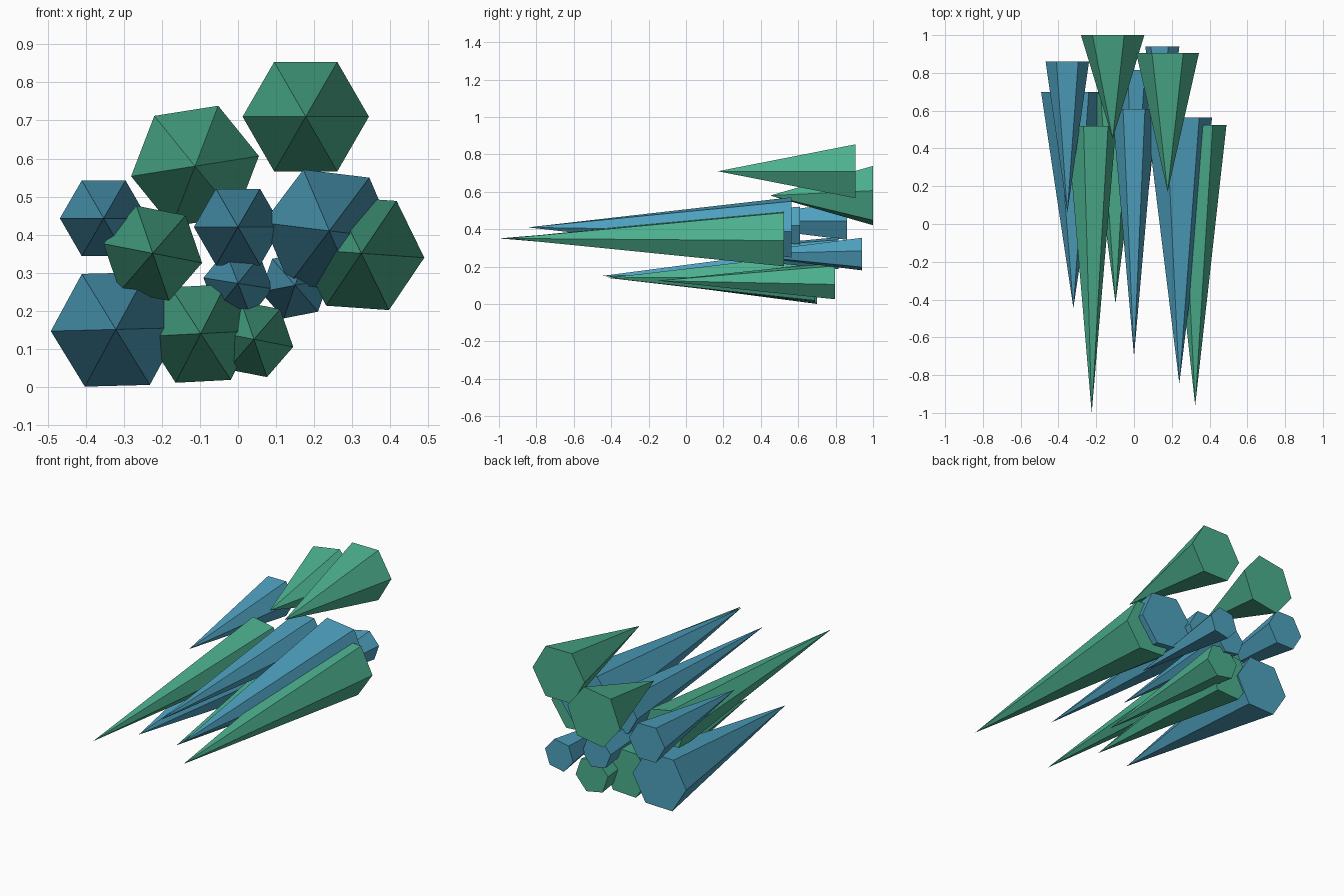
import bpy
import bmesh
from math import radians
from mathutils import Matrix

cube = bpy.data.objects.get("Cube")
if cube:
    bpy.data.objects.remove(cube, do_unlink=True)


def make_material(name, color):
    mat = bpy.data.materials.new(name)
    mat.use_nodes = True
    mat.diffuse_color = color
    mat.node_tree.nodes["Principled BSDF"].inputs["Base Color"].default_value = color
    return mat


green = make_material("sea_green", (0.072, 0.43, 0.27, 1))
blue = make_material("steel_blue", (0.076, 0.352, 0.515, 1))


def spike(name, mat, x, z, radius, tip, base, turn):
    """Six-sided closed cone lying along y, its tip toward the front."""
    bm = bmesh.new()
    place = (Matrix.Translation((x, (tip + base) / 2, z))
             @ Matrix.Rotation(radians(90), 4, "X")
             @ Matrix.Rotation(radians(turn - 90), 4, "Z"))
    bmesh.ops.create_cone(bm, cap_ends=True, segments=6, radius1=radius,
                          radius2=0, depth=base - tip, matrix=place)
    bmesh.ops.remove_doubles(bm, verts=bm.verts, dist=0.0001)
    bmesh.ops.recalc_face_normals(bm, faces=bm.faces)
    mesh = bpy.data.meshes.new(name)
    bm.to_mesh(mesh)
    bm.free()
    mesh.materials.append(mat)
    obj = bpy.data.objects.new(name, mesh)
    bpy.context.collection.objects.link(obj)


# Upper spikes
spike("upper_left_spike", green, 0.178, 0.71, 0.166, 0.17, 0.905, 0)
spike("upper_right_spike", green, -0.113, 0.58, 0.17, 0.45, 1.0, 9)

# Middle spikes
spike("outer_right_spike", blue, -0.353, 0.443, 0.115, 0.06, 0.86, 0)
spike("long_right_spike", green, -0.224, 0.351, 0.132, -1.0, 0.52, -11)
spike("center_spike", blue, 0, 0.42, 0.116, -0.7, 0.61, 0)
spike("long_left_spike", blue, 0.24, 0.41, 0.175, -0.845, 0.565, -7)
spike("outer_left_spike", green, 0.324, 0.351, 0.166, -0.96, 0.525, -4)
spike("small_center_spike", blue, 0, 0.272, 0.092, -0.09, 0.815, -9)
spike("small_left_spike", blue, 0.15, 0.267, 0.092, 0.25, 0.94, 11)

# Lower spikes
spike("lower_right_spike", blue, -0.321, 0.151, 0.171, -0.445, 0.7, 1.5)
spike("lower_center_spike", green, -0.098, 0.14, 0.145, -0.42, 0.69, 3)
spike("lower_left_spike", green, 0.042, 0.125, 0.105, -0.15, 0.797, -11)
